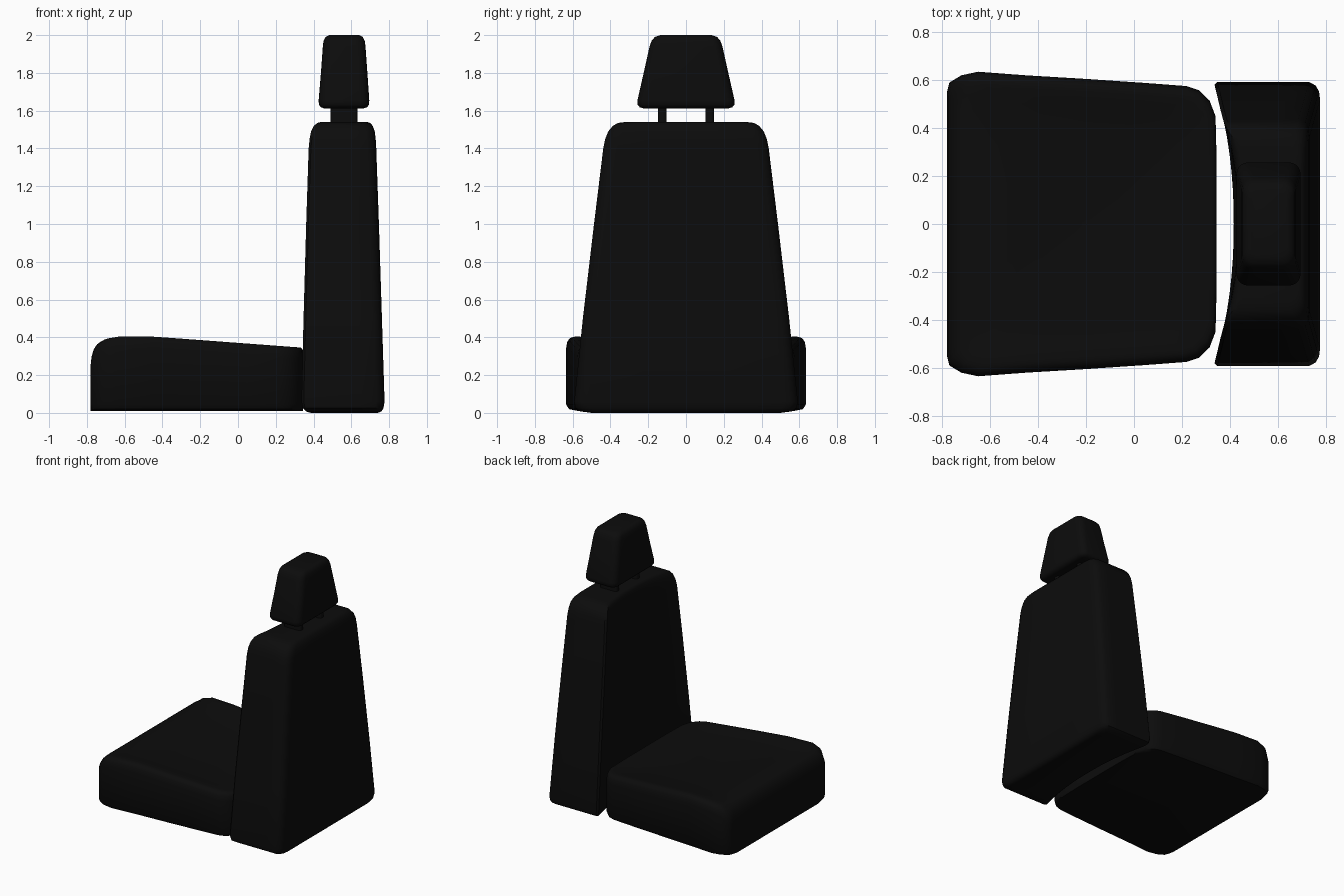
import bpy, bmesh, math

if "Cube" in bpy.data.objects:
    bpy.data.objects.remove(bpy.data.objects["Cube"])

black = bpy.data.materials.new("black upholstery")
black.diffuse_color = (0.0036, 0.0036, 0.0036, 1)
black.use_nodes = True
black.node_tree.nodes["Principled BSDF"].inputs["Base Color"].default_value = black.diffuse_color


def loft(name, rings, angle=35):
    """Skin a stack of closed rings (equal point counts) and cap both ends."""
    bm = bmesh.new()
    vs = [[bm.verts.new(p) for p in r] for r in rings]
    n = len(vs[0])
    for a, b in zip(vs, vs[1:]):
        for i in range(n):
            j = (i + 1) % n
            bm.faces.new((a[i], a[j], b[j], b[i]))
    bm.faces.new(vs[0][::-1])
    bm.faces.new(vs[-1])
    bmesh.ops.recalc_face_normals(bm, faces=bm.faces)
    me = bpy.data.meshes.new(name)
    bm.to_mesh(me)
    bm.free()
    me.materials.append(black)
    ob = bpy.data.objects.new(name, me)
    bpy.context.collection.objects.link(ob)
    bpy.ops.object.select_all(action='DESELECT')
    ob.select_set(True)
    bpy.context.view_layer.objects.active = ob
    bpy.ops.object.shade_smooth_by_angle(angle=math.radians(angle))
    return ob


def interp(table, x):
    for (x0, z0), (x1, z1) in zip(table, table[1:]):
        if x <= x1:
            return z0 + (z1 - z0) * max(0, x - x0) / (x1 - x0)
    return table[-1][1]


def rounded_rect(cx, hx, hy, r, z, seg=5):
    pts = []
    for k, (sx, sy) in enumerate(((1, 1), (-1, 1), (-1, -1), (1, -1))):
        for i in range(seg + 1):
            a = math.pi / 2 * (k + i / seg)
            pts.append((cx + sx * (hx - r) + r * math.cos(a),
                        sy * (hy - r) + r * math.sin(a), z))
    return pts


# Seat cushion: tapered outline, rolled front edge, gently dished top
half = [(-.78, 0), (-.78, .3), (-.78, .55), (-.77, .59), (-.72, .62), (-.65, .635),
        (-.45, .62), (-.2, .605), (.05, .588), (.22, .575), (.27, .558), (.315, .515),
        (.34, .45), (.345, .25), (.345, 0)]
outline = half + [(x, -y) for x, y in half[-2:0:-1]]
top = [(-.78, .28), (-.772, .32), (-.75, .36), (-.72, .384), (-.68, .397),
       (-.62, .405), (-.55, .408), (-.42, .402), (.345, .345)]


def cushion_ring(sx, sy, z=None, drop=0):
    r = []
    for x, y in outline:
        x = -.2 + (x + .2) * sx
        r.append((x, y * sy, interp(top, x) - drop if z is None else z))
    return r


loft("seat_cushion", [
    cushion_ring(1, .90, .01), cushion_ring(1, .975, .02), cushion_ring(1, 1, .045),
    cushion_ring(1, 1, drop=.06), cushion_ring(1, .99, drop=.025),
    cushion_ring(.992, .97, drop=.007), cushion_ring(.975, .94), cushion_ring(.94, .91),
    cushion_ring(.9, .87, drop=.003), cushion_ring(.83, .8, drop=.009),
    cushion_ring(.7, .67, drop=.02), cushion_ring(.5, .45, drop=.03),
    cushion_ring(.25, .2, drop=.034), cushion_ring(.03, .03, drop=.035)], 45)


# Backrest: tapered slab with a hollowed front
def back_ring(z, w, xf, xb, d):
    r = []
    n = 16
    for i in range(n + 1):
        t = -1 + 2 * i / n
        r.append((xf + d * (1 - abs(t) ** 2.2), t * (w - .012), z))
    side = [(xf + .012, w), (xb - .12, w), (xb - .045, w), (xb - .018, w - .015),
            (xb - .004, w - .04), (xb, w - .075), (xb, w * .4)]
    r += [(x, y, z) for x, y in side]
    r += [(x, -y, z) for x, y in side[::-1]]
    return r


loft("backrest", [
    back_ring(0, .50, .385, .74, .05),
    back_ring(.008, .56, .36, .76, .065),
    back_ring(.025, .585, .343, .77, .075),
    back_ring(.06, .592, .336, .776, .08),
    back_ring(.5, .546, .347, .762, .078),
    back_ring(1.0, .487, .361, .746, .07),
    back_ring(1.40, .438, .374, .732, .06),
    back_ring(1.45, .428, .379, .729, .055),
    back_ring(1.49, .412, .387, .724, .05),
    back_ring(1.52, .387, .402, .713, .04),
    back_ring(1.535, .36, .42, .70, .03),
    back_ring(1.54, .32, .44, .685, .02)], 40)

# Headrest: tapered rounded block
loft("headrest", [rounded_rect(cx, hx, hy, r, z) for z, cx, hx, hy, r in (
    (1.612, .561, .105, .225, .03), (1.618, .561, .122, .245, .04),
    (1.632, .561, .133, .256, .05), (1.655, .561, .134, .257, .05),
    (1.80, .562, .123, .224, .05), (1.94, .562, .113, .193, .05),
    (1.97, .562, .109, .182, .05), (1.99, .562, .099, .165, .045),
    (2.0, .562, .08, .135, .04))], 40)

# Headrest posts
for side, label in ((1, "left"), (-1, "right")):
    ob = loft("headrest_post_" + label,
              [rounded_rect(.561, .071, .023, .015, z, 3) for z in (1.5, 1.64)])
    ob.location.y = side * .125
